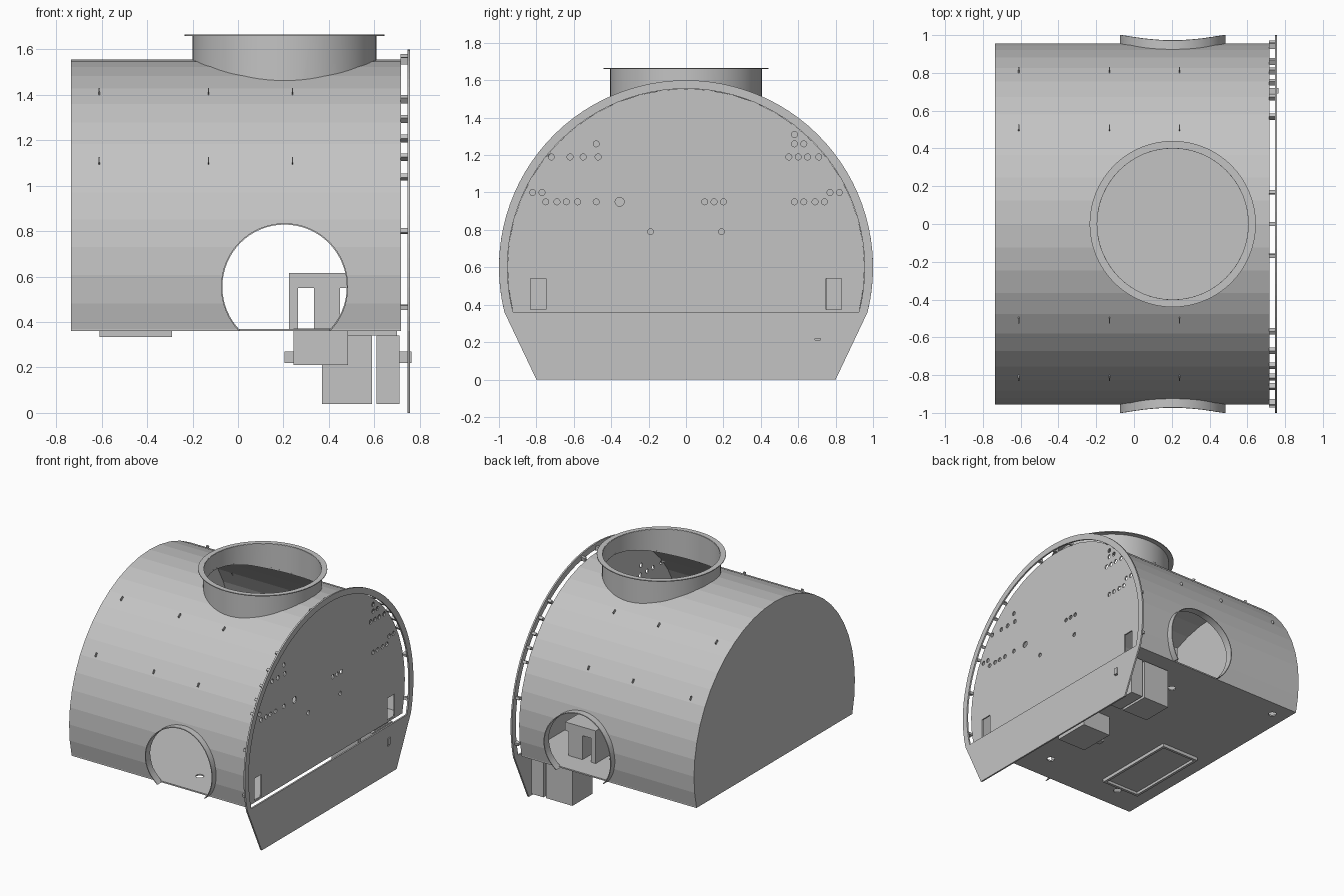
import bpy, bmesh, math
from mathutils import Matrix, Vector

cube = bpy.data.objects.get("Cube")
if cube:
    bpy.data.objects.remove(cube, do_unlink=True)

mat = bpy.data.materials.new("light_grey")
mat.use_nodes = True
GREY = (0.55, 0.55, 0.55, 1)
mat.diffuse_color = GREY
mat.node_tree.nodes["Principled BSDF"].inputs["Base Color"].default_value = GREY

AXIS_Z = 0.6      # height of the drum axis
FLOOR = 0.36      # underside of the drum
R = 0.955         # drum radius
LEFT, RIGHT = -0.735, 0.718
PORT_X, PORT_Z = 0.205, 0.555


def finish(name, bm):
    bmesh.ops.recalc_face_normals(bm, faces=bm.faces)
    mesh = bpy.data.meshes.new(name)
    bm.to_mesh(mesh)
    bm.free()
    mesh.materials.append(mat)
    ob = bpy.data.objects.new(name, mesh)
    bpy.context.collection.objects.link(ob)
    return ob


def arch(radius, floor=FLOOR, n=28):
    """Round-topped cross-section in (y, z), cut flat at the floor."""
    a = math.asin((AXIS_Z - floor) / radius)
    step = (math.pi + 2 * a) / n
    return [(radius * math.cos(-a + i * step), AXIS_Z + radius * math.sin(-a + i * step))
            for i in range(n + 1)]


def prism(name, pts, x0, x1):
    bm = bmesh.new()
    face = bm.faces.new([bm.verts.new((x0, y, z)) for y, z in pts])
    ext = bmesh.ops.extrude_face_region(bm, geom=[face])
    verts = [v for v in ext["geom"] if isinstance(v, bmesh.types.BMVert)]
    bmesh.ops.translate(bm, verts=verts, vec=(x1 - x0, 0, 0))
    return finish(name, bm)


def add_box(bm, lo, hi):
    lo, hi = Vector(lo), Vector(hi)
    bmesh.ops.create_cube(bm, size=1, matrix=Matrix.Translation((lo + hi) / 2)
                          @ Matrix.Diagonal((*(hi - lo), 1)))


def add_cyl(bm, centre, radius, depth, axis="Z", n=48):
    rot = {"X": Matrix.Rotation(math.pi / 2, 4, "Y"),
           "Y": Matrix.Rotation(math.pi / 2, 4, "X"), "Z": Matrix()}[axis]
    bmesh.ops.create_cone(bm, cap_ends=True, segments=n, radius1=radius, radius2=radius,
                          depth=depth, matrix=Matrix.Translation(centre) @ rot)


def boxes(name, *pairs):
    bm = bmesh.new()
    for lo, hi in pairs:
        add_box(bm, lo, hi)
    return finish(name, bm)


def cyl(name, *args, **kw):
    bm = bmesh.new()
    add_cyl(bm, *args, **kw)
    return finish(name, bm)


def boolean(ob, cutter, op="DIFFERENCE"):
    mod = ob.modifiers.new("cut", "BOOLEAN")
    mod.object, mod.operation, mod.solver = cutter, op, "EXACT"
    bpy.context.view_layer.objects.active = ob
    bpy.ops.object.modifier_apply(modifier=mod.name)
    bpy.data.objects.remove(cutter, do_unlink=True)


def smooth(ob):
    bpy.ops.object.select_all(action="DESELECT")
    ob.select_set(True)
    bpy.context.view_layer.objects.active = ob
    bpy.ops.object.shade_smooth_by_angle(angle=math.radians(30))


# Hollow drum with closed ends, open at the chimney and both side ports
drum = prism("drum_shell", arch(R), LEFT, RIGHT)
boolean(drum, prism("cavity", arch(R - 0.01, 0.2), LEFT + 0.01, RIGHT - 0.01))
boolean(drum, cyl("chimney_cut", (PORT_X, 0, 1.5), 0.4, 0.8))
boolean(drum, cyl("port_cut", (PORT_X, 0, PORT_Z), 0.275, 2.4, axis="Y"))

# Drilled holes and slots in the end panel
rows = {0.95: (-.75, -.69, -.64, -.58, -.48, .1, .15, .2, .58, .63, .69, .74),
        1.0: (-.82, -.77, .77, .82),
        1.19: (-.72, -.62, -.55, -.47, .55, .6, .65, .71),
        1.26: (-.48, .58, .63), 1.31: (.58,), 0.79: (-.19, .19)}
bm = bmesh.new()
for z, ys in rows.items():
    for y in ys:
        add_cyl(bm, (RIGHT, y, z), 0.016, 0.06, axis="X", n=16)
add_cyl(bm, (RIGHT, -0.355, 0.95), 0.024, 0.06, axis="X", n=16)
for s in (-1, 1):
    add_box(bm, (RIGHT - .03, s * .79 - .042, .375), (RIGHT + .03, s * .79 + .042, .54))
boolean(drum, finish("panel_holes", bm))

# Floor with round drain holes and a well opening
floor = boxes("floor", ((LEFT + .002, -.926, FLOOR), (RIGHT - .002, .926, FLOOR + .01)))
bm = bmesh.new()
for x, y in ((.18, -.71), (-.475, -.75), (.167, .62), (-.62, .8)):
    add_cyl(bm, (x, y, FLOOR), 0.028, 0.1, n=20)
boolean(floor, finish("floor_holes", bm))

# Flat frame under the floor
frame = boxes("underside_frame", ((-.61, -.69, .335), (-.29, -.02, FLOOR)))
boolean(frame, boxes("frame_cut", ((-.59, -.67, .3), (-.31, -.04, .355))))

# Chimney collar with a thin flange
chimney = cyl("chimney_collar", (PORT_X, 0, 1.43), 0.405, 0.465, n=64)
boolean(chimney, cyl("bore", (PORT_X, 0, 1.43), 0.4, 0.8, n=64))
boolean(chimney, prism("trim", arch(R - .005, 0.2), -1, 1))
smooth(chimney)
flange = cyl("chimney_flange", (PORT_X, 0, 1.662), 0.44, 0.006, n=64)
boolean(flange, cyl("bore", (PORT_X, 0, 1.66), 0.402, 0.2, n=64))
smooth(flange)

# Side port collars, following the curve of the drum
collars = cyl("port_collars", (PORT_X, 0, PORT_Z), 0.28, 2.4, axis="Y", n=64)
boolean(collars, cyl("bore", (PORT_X, 0, PORT_Z), 0.274, 2.6, axis="Y", n=64))
boolean(collars, prism("trim_outer", arch(1.0, n=64), -1, 1), "INTERSECT")
boolean(collars, prism("trim_inner", arch(R - .008, 0.2, 64), -1, 1))
smooth(collars)

# Mounting plate: arched rim above a tapered foot
plate = prism("mounting_plate", arch(1.0, n=56) + [(-.8, 0), (.8, 0)], .746, .758)
boolean(plate, prism("plate_opening", arch(R, n=56), .7, .8))
boolean(plate, boxes("plate_slot", ((.7, .69, .21), (.8, .72, .27))))

# Spacer tabs between drum and rim
bm = bmesh.new()
for deg in (-8, 12, 27, 33, 39, 46, 54, 80, 90, 100, 126, 134, 141, 147, 153, 168, 188):
    a = math.radians(deg)
    m = (Matrix.Translation((.732, .965 * math.cos(a), AXIS_Z + .965 * math.sin(a)))
         @ Matrix.Rotation(a, 4, "X") @ Matrix.Diagonal((.034, .03, .02, 1)))
    bmesh.ops.create_cube(bm, size=1, matrix=m)
finish("spacer_tabs", bm)

# Boxes hung under the floor and the bracket behind the port
boxes("well_box", ((.245, -.26, .21), (.485, .02, FLOOR + .012)),
      ((.205, -.14, .22), (.245, -.09, .27)))
boxes("hanging_boxes", ((.37, .58, .04), (.59, .82, .34)), ((.61, .58, .04), (.71, .82, .34)),
      ((.4, .62, .34), (.7, .78, FLOOR)), ((.71, .69, .22), (.764, .72, .27)))
boxes("port_bracket", ((.225, .55, FLOOR), (.265, .75, .6)), ((.225, .55, .55), (.48, .75, .615)),
      ((.335, .55, FLOOR), (.45, .75, .55)))

# Small slots and clips on the drum skin
bm = bmesh.new()
for x in (-.62, -.14, .23):
    for deg in (32, 58, 122, 148):
        a = math.radians(deg)
        m = (Matrix.Translation((x, R * math.cos(a), AXIS_Z + R * math.sin(a)))
             @ Matrix.Rotation(a, 4, "X") @ Matrix.Diagonal((.006, .03, .03, 1)))
        bmesh.ops.create_cube(bm, size=1, matrix=Matrix.Translation((.01, 0, 0)) @ m)
finish("skin_clips", bm)
